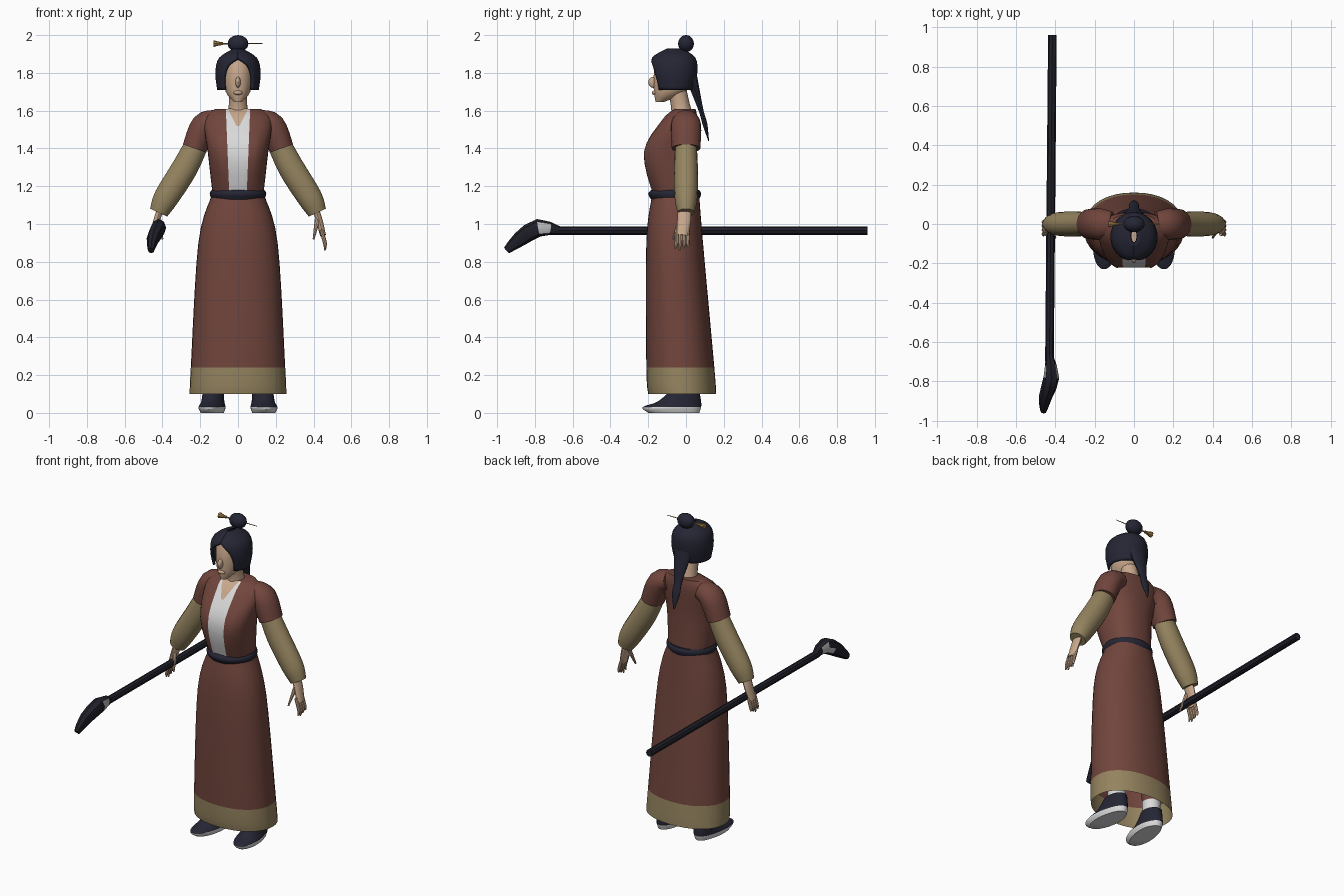
import bpy, bmesh, math
from mathutils import Vector

cube = bpy.data.objects.get("Cube")
if cube:
    bpy.data.objects.remove(cube)


def material(name, *rgb):
    mat = bpy.data.materials.new(name)
    mat.use_nodes = True
    mat.diffuse_color = (*rgb, 1)
    mat.node_tree.nodes["Principled BSDF"].inputs["Base Color"].default_value = (*rgb, 1)
    return mat


BROWN = material("brown cloth", .165, .06, .046)
TAN = material("tan cloth", .3, .23, .115)
WHITE = material("white cloth", .7, .7, .7)
NAVY = material("dark navy", .018, .019, .034)
SKIN = material("skin", .58, .39, .26)
GOLD = material("gold", .36, .21, .06)
WOOD = material("dark wood", .014, .014, .023)
SILVER = material("silver", .5, .5, .5)
COLUMNS = 36
made = []


def finish(name, bm, mats, rule=None):
    """Turn a bmesh into an object; rule(face centre) is true where the second material goes."""
    bmesh.ops.recalc_face_normals(bm, faces=bm.faces)
    if rule:
        for face in bm.faces:
            face.material_index = int(rule(face.calc_center_median()))
    mesh = bpy.data.meshes.new(name)
    bm.to_mesh(mesh)
    bm.free()
    for mat in mats:
        mesh.materials.append(mat)
    obj = bpy.data.objects.new(name, mesh)
    bpy.context.collection.objects.link(obj)
    made.append(obj)
    return obj


def loft(name, rings, *mats, rule=None, closed=True, caps=True):
    """Skin a list of equal point rings."""
    bm = bmesh.new()
    rows = [[bm.verts.new(point) for point in ring] for ring in rings]
    count = len(rows[0])
    for low, high in zip(rows, rows[1:]):
        for j in range(count if closed else count - 1):
            k = (j + 1) % count
            bm.faces.new((low[j], low[k], high[k], high[j]))
    if caps:
        bm.faces.new(rows[0])
        bm.faces.new(rows[-1])
    return finish(name, bm, mats, rule)


def ball(name, centre, size, mat):
    bm = bmesh.new()
    bmesh.ops.create_uvsphere(bm, u_segments=16, v_segments=10, radius=1)
    bmesh.ops.scale(bm, vec=size, verts=bm.verts)
    bmesh.ops.translate(bm, vec=centre, verts=bm.verts)
    return finish(name, bm, [mat])


def smooth(keys, steps=4):
    """Pass a smooth curve through a few tuples of equal length."""
    keys = [Vector(key) for key in keys]
    out = []
    for i in range(len(keys) - 1):
        a, b = keys[i], keys[i + 1]
        into = (b - keys[max(i - 1, 0)]) / 2
        away = (keys[min(i + 2, len(keys) - 1)] - a) / 2
        for step in range(steps):
            t = step / steps
            ease = t * t * (3 - 2 * t)
            out.append(a + (b - a) * ease + into * t * (1 - t) ** 2 - away * t * t * (1 - t))
    return out + [keys[-1]]


def oval(key, centre=0, power=1, gap=0):
    """Level oval from (height, half width, front, back), starting at the front, open there by gap."""
    height, width, front, back = key
    points = []
    for j in range(COLUMNS):
        turn = gap + (math.tau - 2 * gap) * j / (COLUMNS - bool(gap))
        s, c = math.sin(turn), math.cos(turn)
        points.append(Vector((centre + width * math.copysign(abs(s) ** power, s),
                              (front + back) / 2 - (back - front) / 2 * math.copysign(abs(c) ** power, c),
                              height)))
    return points


def tube(name, keys, *mats, across=(0, 1, 0), aspect=1, sides=14, rule=None, steps=4):
    """Tube through (x, y, z, radius); aspect widens it along the across direction."""
    path = smooth(keys, steps)
    centres = [Vector(key[:3]) for key in path]
    rings = []
    for i, (centre, key) in enumerate(zip(centres, path)):
        along = (centres[min(i + 1, len(path) - 1)] - centres[max(i - 1, 0)]).normalized()
        v = along.cross(Vector(across)).normalized()
        u = v.cross(along) * aspect
        angles = [math.tau * j / sides for j in range(sides)]
        rings.append([centre + key[3] * (u * math.cos(a) + v * math.sin(a)) for a in angles])
    return loft(name, rings, *mats, rule=rule)


# Long skirt with a pale hem, open underneath
skirt = [(.1, .256, -.2, .16), (.24, .25, -.21, .15), (.9, .21, -.21, .09), (1.15, .14, -.18, .07)]
loft("skirt", [oval(key, power=.92) for key in smooth(skirt, 5)], BROWN, TAN,
     rule=lambda c: c.z < .24, caps=False)

# Belt
belt = [(1.13, .14, -.185, .07), (1.16, .15, -.2, .08), (1.18, .14, -.185, .07)]
loft("belt", [oval(key) for key in smooth(belt, 3)], NAVY)

# Jacket with a white front panel set back between its edges
jacket = [(1.16, .135, -.175, .06), (1.38, .16, -.24, .055), (1.55, .18, -.13, .06), (1.61, .12, -.06, .05)]
torso = []
for key in smooth(jacket):
    points = oval(key, power=.85)
    for k in range(-2, 3):
        points[k].x = k * .02 * key[0]
        points[k].y = key[2] + max(0, .02 - abs(key[0] - 1.38) / 10)
    torso.append(points)
loft("jacket", torso, BROWN, WHITE, rule=lambda c: abs(c.x) < .06 and c.y < -.04)

# Bare skin at the neckline, a thin plate on the white panel
plate = []
for points in torso:
    x, y, z = points[0]
    if z > 1.5:
        half = (z - 1.5) / 2
        plate.append([(side * half, y - .004, z + .002) for side in (-1, 0, 1)])
loft("neckline", plate, SKIN, closed=False, caps=False)

# Neck, head and face
tube("neck", [(0, -.02, 1.56, .06), (0, -.03, 1.63, .05), (0, -.05, 1.72, .05)], SKIN)
head = [(1.645, .02, -.16, -.12), (1.7, .065, -.17, 0), (1.8, .08, -.17, .03), (1.88, .07, -.15, .02)]
loft("head", [oval(key) for key in smooth(head)], SKIN)
ball("nose", (0, -.17, 1.75), (.014, .03, .03), SKIN)
ball("lips", (0, -.165, 1.695), (.024, .016, .012), SKIN)

# Hair cap with an oval opening for the face
cap = [(1.93, .02, -.1, -.02), (1.88, .1, -.18, .05), (1.8, .12, -.19, .06), (1.71, .11, -.17, .04)]
rings = []
for key in smooth(cap):
    opening = .7 * math.sqrt(max(0, .014 - (key[0] - 1.75) ** 2))
    rings.append(oval(key, gap=opening / key[1] + .01))
hair = loft("hair", rings, NAVY, closed=False, caps=False)
shell = hair.modifiers.new("thickness", 'SOLIDIFY')
shell.thickness = .015
shell.offset = -1
ball("bun", (0, 0, 1.955), (.055, .042, .045), NAVY)
tube("ponytail", [(0, .02, 1.83, .03), (0, .04, 1.74, .027), (0, .08, 1.6, .013),
                  (0, .1, 1.53, .013), (0, .12, 1.44, .002)], NAVY, across=(1, 0, 0), aspect=2)

# Hairpin with a flared end
tube("hairpin", [(-.08, 0, 1.955, .004), (.13, 0, 1.955, .002)], GOLD, sides=8)
tube("hairpin_end", [(-.13, 0, 1.955, .018), (-.1, 0, 1.955, .01), (-.08, 0, 1.955, .008)], GOLD, sides=8)

for side, s in (("left", 1), ("right", -1)):
    def limb(name, keys, *mats, **options):
        tube(f"{side}_{name}", [(s * x, y, z, r) for x, y, z, r in keys], *mats, **options)

    # Short jacket sleeve over a full under sleeve
    limb("short_sleeve", [(.11, 0, 1.55, .055), (.18, 0, 1.52, .07), (.23, 0, 1.4, .066)],
         BROWN, aspect=1.15, sides=18)
    limb("sleeve", [(.2, 0, 1.46, .06), (.28, 0, 1.3, .07), (.38, 0, 1.14, .067), (.42, 0, 1.06, .05)],
         TAN, aspect=.9, sides=18)

    # Hand with four fingers and a thumb
    limb("palm", [(.41, -.01, 1.08, .018), (.43, -.01, 1.02, .018), (.45, -.02, .94, .016)], SKIN, aspect=2)
    for k in range(4):
        y = .02 * k - .05
        tip = .86 + .01 * abs(k - 1)
        limb(f"finger_{k + 1}", [(.44, y, .97, .01), (.46, y, .9, .01), (.46, y * 1.2, tip, .004)],
             SKIN, sides=8)
    limb("thumb", [(.42, -.03, 1.02, .014), (.4, -.07, .92, .005)], SKIN, sides=8)

    # Leg with a white sock, and a pointed shoe with a white sole
    limb("leg", [(.13, 0, .1, .05), (.13, 0, .5, .07)], WHITE, BROWN, rule=lambda c: c.z > .2)
    shoe = [(0, .06, -.2, .07), (.03, .07, -.23, .08), (.06, .06, -.15, .08), (.12, .055, -.08, .07)]
    foot = loft(f"{side}_shoe", [oval(key, centre=s * .13) for key in smooth(shoe)],
                NAVY, WHITE, rule=lambda c: c.z < .03)
    for vert in foot.data.vertices:
        vert.co.x -= s * min(vert.co.y, 0) / 10

# Walking staff with a bent head and silver cheeks
tube("staff", [(-.415, .96, .965, .022), (-.43, -.7, .965, .022)], WOOD, across=(1, 0, 0), sides=8, steps=1)
tube("staff_head", [(-.43, -.67, .965, .022), (-.42, -.78, .98, .047), (-.45, -.88, .92, .04),
                    (-.46, -.95, .86, .02)], WOOD, SILVER, across=(1, 0, 0), aspect=.85, sides=8, steps=2,
     rule=lambda c: -.8 < c.y < -.73 and abs(c.x + .42) > .025)

# Smooth shading with sharp edges kept
bpy.ops.object.select_all(action='DESELECT')
for obj in made:
    obj.select_set(True)
bpy.context.view_layer.objects.active = made[0]
bpy.ops.object.shade_smooth_by_angle(angle=math.radians(42))
